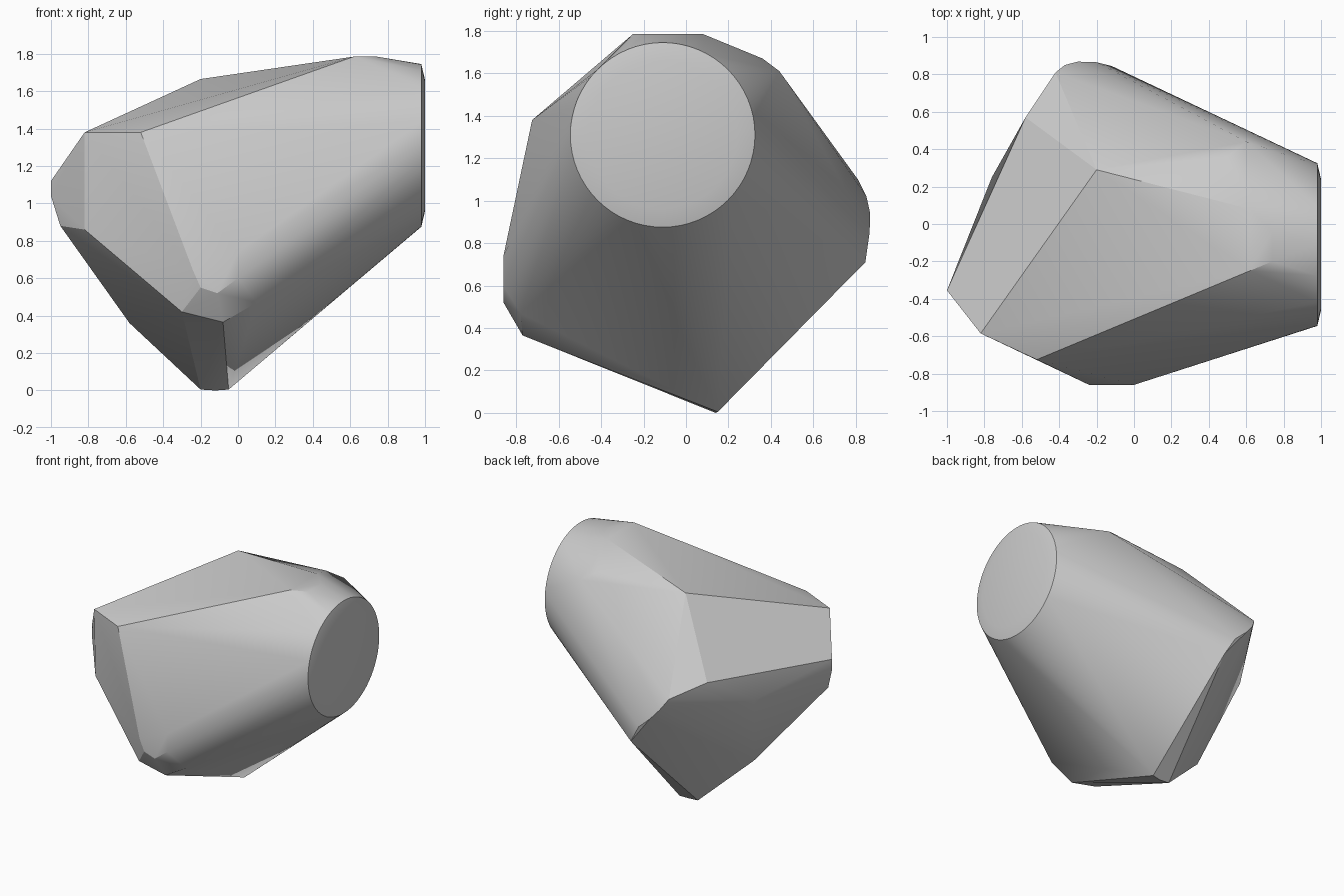
import bpy, bmesh, math

cube = bpy.data.objects.get("Cube")
if cube:
    bpy.data.objects.remove(cube, do_unlink=True)

# One plain grey
grey = bpy.data.materials.new("stone_grey")
grey.use_nodes = True
color = (0.6, 0.6, 0.6, 1)
grey.diffuse_color = color
grey.node_tree.nodes["Principled BSDF"].inputs["Base Color"].default_value = color


def ring(x, radius, count=64, cy=-0.11, cz=1.31):
    """Circle of points facing along x."""
    steps = [math.tau * i / count for i in range(count)]
    return [(x, cy + radius * math.cos(a), cz + radius * math.sin(a)) for a in steps]


# Corners of the rock, grouped by region
upper_ridge = [(-0.82, -0.585, 1.38), (-0.52, -0.725, 1.38), (-0.2, 0.29, 1.665),
               (0.5, 0.36, 1.67), (0.6, 0.44, 1.61)]
top_flat = [(x, y, 1.785) for x, y in
            ((0.62, -0.25), (0.74, -0.2), (0.74, -0.04), (0.62, 0.08))]
back_arc = [(-0.12, 0.845, 0.71), (-0.2, 0.865, 0.85), (-0.3, 0.868, 0.94),
            (-0.37, 0.85, 1.02), (-0.42, 0.81, 1.1), (-0.58, 0.57, 1.18)]
left_end = [(-0.76, 0.25, 0.97), (-1, -0.355, 1.12), (-1, -0.355, 1.04),
            (-0.95, -0.38, 0.88), (-0.82, -0.57, 0.86), (-0.58, 0, 0.36)]
front_nose = [(-0.24, -0.86, 0.64), (-0.2, -0.86, 0.55), (-0.11, -0.86, 0.52),
              (0, -0.86, 0.6), (0, -0.86, 0.74), (-0.3, -0.78, 0.42),
              (-0.08, -0.77, 0.365), (0.1, -0.78, 0.47)]
bottom_tip = [(-0.2, 0.14, 0.005), (-0.12, 0.14, 0), (-0.05, 0.15, 0.005)]

# Round cut end: rim and slightly raised disc
round_end = ring(0.98, 0.435) + ring(1.0, 0.35)

# Wrap all corners in a convex skin
bm = bmesh.new()
for region in (upper_ridge, top_flat, back_arc, left_end, front_nose, bottom_tip, round_end):
    for point in region:
        bm.verts.new(point)
hull = bmesh.ops.convex_hull(bm, input=bm.verts)
loose = [v for v in bm.verts if not v.link_faces]
bmesh.ops.delete(bm, geom=loose, context='VERTS')
bmesh.ops.dissolve_limit(bm, angle_limit=math.radians(1), verts=bm.verts, edges=bm.edges)
bmesh.ops.recalc_face_normals(bm, faces=bm.faces)
mesh = bpy.data.meshes.new("rock_body")
bm.to_mesh(mesh)
bm.free()
mesh.materials.append(grey)
rock = bpy.data.objects.new("rock_body", mesh)
bpy.context.collection.objects.link(rock)
bpy.context.view_layer.objects.active = rock
rock.select_set(True)
bpy.ops.object.shade_smooth_by_angle(angle=math.radians(20))
